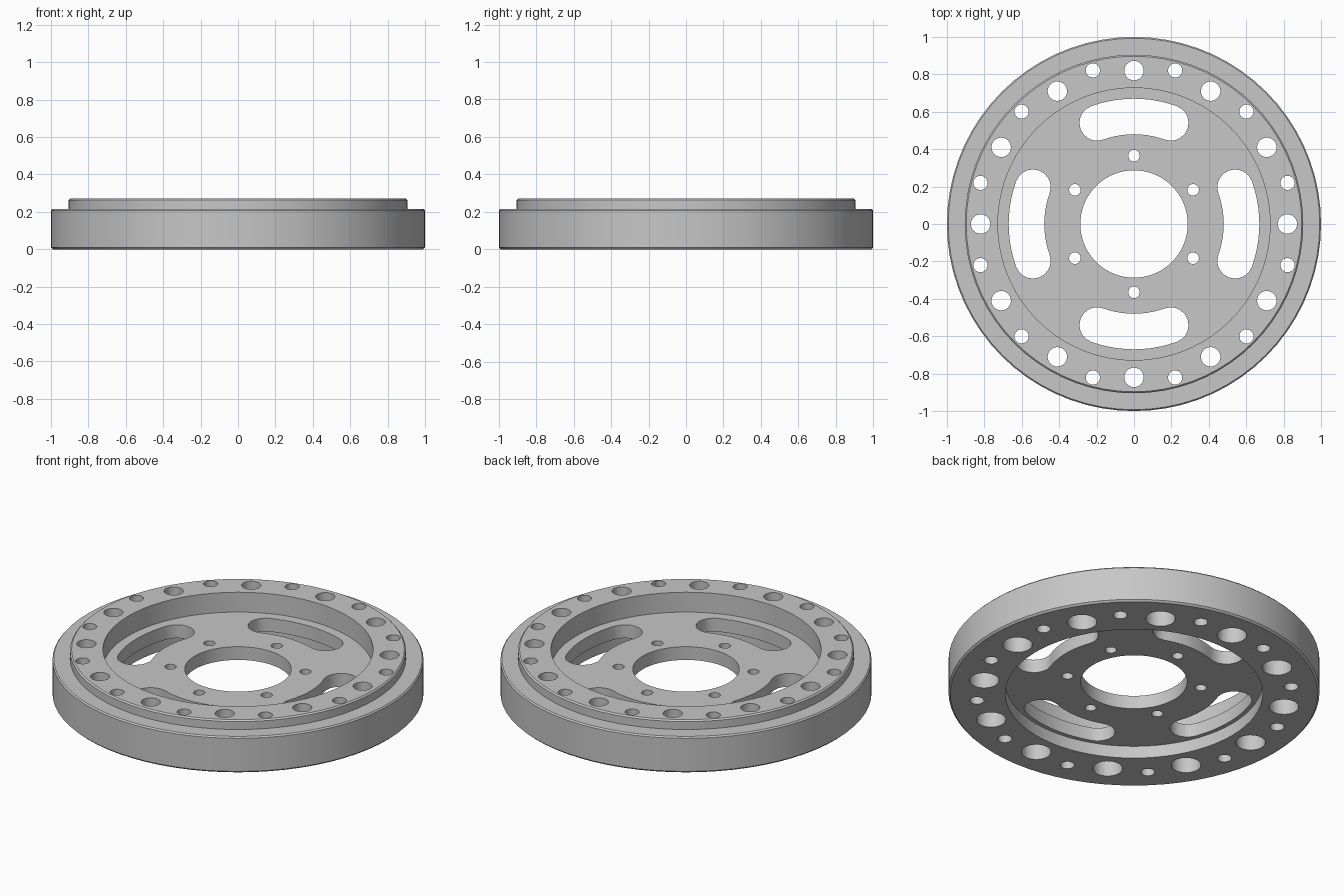
import bpy, bmesh
from math import sin, cos, pi, radians, tau

cube = bpy.data.objects.get("Cube")
if cube:
    bpy.data.objects.remove(cube, do_unlink=True)

steel = bpy.data.materials.new("plain_grey_metal")
grey = (0.57, 0.57, 0.57, 1.0)
steel.use_nodes = True
steel.diffuse_color = grey
steel.node_tree.nodes["Principled BSDF"].inputs["Base Color"].default_value = grey


def make_object(name, bm):
    bmesh.ops.recalc_face_normals(bm, faces=bm.faces)
    mesh = bpy.data.meshes.new(name)
    bm.to_mesh(mesh)
    bm.free()
    mesh.materials.append(steel)
    obj = bpy.data.objects.new(name, mesh)
    bpy.context.collection.objects.link(obj)
    return obj


def lathe(name, profile, steps):
    """Revolve a closed (radius, height) profile around z."""
    bm = bmesh.new()
    verts = [bm.verts.new((r, 0, z)) for r, z in profile]
    edges = [bm.edges.new((v, verts[i - 1])) for i, v in enumerate(verts)]
    bmesh.ops.spin(bm, geom=verts + edges, cent=(0, 0, 0), axis=(0, 0, 1),
                   angle=tau, steps=steps)
    bmesh.ops.remove_doubles(bm, verts=bm.verts, dist=0.0005)
    return make_object(name, bm)


def prism(bm, outline, z0, z1):
    """Add a closed upright prism."""
    low = [bm.verts.new((x, y, z0)) for x, y in outline]
    high = [bm.verts.new((x, y, z1)) for x, y in outline]
    bm.faces.new(low[::-1])
    bm.faces.new(high)
    for i in range(len(low)):
        bm.faces.new((low[i - 1], low[i], high[i], high[i - 1]))


def arc(cx, cy, r, start, end, steps):
    return [(cx + r * cos(start + (end - start) * i / steps),
             cy + r * sin(start + (end - start) * i / steps))
            for i in range(steps + 1)]


def hole_ring(bm, count, first, ring_r, hole_r, z0, z1):
    for i in range(count):
        a = first + tau * i / count
        circle = arc(ring_r * cos(a), ring_r * sin(a), hole_r, 0, tau, 24)[:-1]
        prism(bm, circle, z0, z1)


def kidney(mid, half_width, angle, spread):
    """Curved slot with round ends, centred on the given angle."""
    a, b = angle - spread, angle + spread
    outer = arc(0, 0, mid + half_width, a, b, 10)
    far_end = arc(mid * cos(b), mid * sin(b), half_width, b, b + pi, 10)
    inner = arc(0, 0, mid - half_width, b, a, 10)
    near_end = arc(mid * cos(a), mid * sin(a), half_width, a + pi, a + tau, 10)
    return outer[:-1] + far_end[:-1] + inner[:-1] + near_end[:-1]


# Stepped wheel body: bore, web, thick rim and raised shoulder
wheel = lathe("wheel_body", [
    (0.287, 0.073), (0.694, 0.073), (0.694, 0.0),
    (0.99, 0.0), (1.0, 0.01), (1.0, 0.207), (0.993, 0.215),
    (0.905, 0.215), (0.905, 0.262), (0.897, 0.27),
    (0.728, 0.27), (0.728, 0.152), (0.287, 0.152)], 72)

# Through openings: rim bolt holes, dowel holes, web screw holes, slots
through = bmesh.new()
hole_ring(through, 12, 0, 0.82, 0.052, -0.1, 0.4)
hole_ring(through, 12, radians(15), 0.85, 0.038, -0.1, 0.4)
hole_ring(through, 6, radians(30), 0.365, 0.031, -0.1, 0.4)
for k in range(4):
    prism(through, kidney(0.575, 0.095, k * pi / 2, radians(20)), -0.1, 0.4)

# Wide counterbores under the rim bolt holes
counterbore = bmesh.new()
hole_ring(counterbore, 12, 0, 0.82, 0.08, -0.1, 0.16)

cutters = [make_object("opening_cutter", through),
           make_object("counterbore_cutter", counterbore)]
bpy.context.view_layer.objects.active = wheel
for cutter in cutters:
    cutter.hide_render = True
    mod = wheel.modifiers.new(cutter.name, "BOOLEAN")
    mod.operation = "DIFFERENCE"
    mod.solver = "EXACT"
    mod.object = cutter
    bpy.ops.object.modifier_apply(modifier=mod.name)
    bpy.data.objects.remove(cutter, do_unlink=True)

# Smooth round walls, crisp edges
bpy.ops.object.select_all(action="DESELECT")
wheel.select_set(True)
bpy.ops.object.shade_smooth_by_angle(angle=radians(30))
